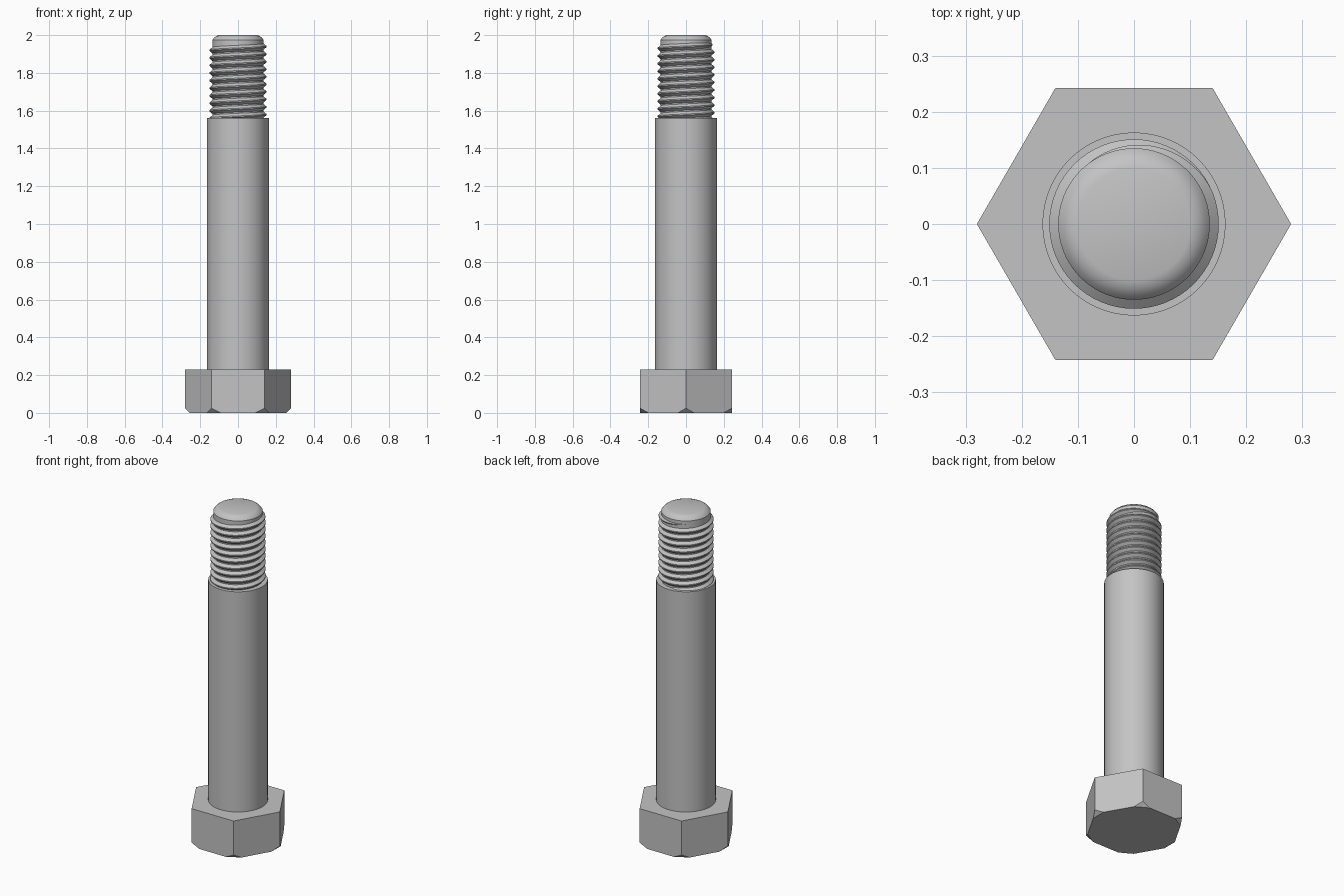
import bpy, bmesh
from math import cos, sin, pi, radians
from mathutils import Vector

cube = bpy.data.objects.get("Cube")
if cube:
    bpy.data.objects.remove(cube, do_unlink=True)

steel = bpy.data.materials.new("grey_steel")
GREY = (0.55, 0.55, 0.55, 1)
steel.diffuse_color = GREY
steel.use_nodes = True
steel.node_tree.nodes["Principled BSDF"].inputs["Base Color"].default_value = GREY


def finish(bm, name, smooth=True):
    bmesh.ops.recalc_face_normals(bm, faces=bm.faces)
    mesh = bpy.data.meshes.new(name)
    bm.to_mesh(mesh)
    bm.free()
    mesh.materials.append(steel)
    obj = bpy.data.objects.new(name, mesh)
    bpy.context.collection.objects.link(obj)
    if smooth:
        bpy.ops.object.select_all(action="DESELECT")
        obj.select_set(True)
        bpy.context.view_layer.objects.active = obj
        bpy.ops.object.shade_smooth_by_angle(angle=radians(30))
    return obj


def lathe(name, profile, steps=96):
    """Revolve (radius, z) points around the z axis and cap both ends."""
    bm = bmesh.new()
    rings = []
    for r, z in profile:
        rings.append([bm.verts.new((r * cos(2 * pi * i / steps), r * sin(2 * pi * i / steps), z))
                      for i in range(steps)])
    for a, b in zip(rings, rings[1:]):
        for i in range(steps):
            j = (i + 1) % steps
            bm.faces.new((a[i], a[j], b[j], b[i]))
    bm.faces.new(rings[0])
    bm.faces.new(rings[-1])
    return finish(bm, name)


# Hexagonal head, with its lower corners cut off at 45 degrees
HEAD_R, HEAD_H, CUT = 0.28, 0.23, 0.025
bm = bmesh.new()
corners = [Vector((cos(k * pi / 3), sin(k * pi / 3), 0)) for k in range(6)]
base = bm.faces.new([bm.verts.new(c * HEAD_R) for c in corners])
top = bmesh.ops.extrude_face_region(bm, geom=[base])["geom"]
bmesh.ops.translate(bm, vec=(0, 0, HEAD_H),
                    verts=[g for g in top if isinstance(g, bmesh.types.BMVert)])
bmesh.ops.recalc_face_normals(bm, faces=bm.faces)
for c in corners:
    bmesh.ops.bisect_plane(bm, geom=bm.verts[:] + bm.edges[:] + bm.faces[:],
                           plane_co=c * (HEAD_R - CUT), plane_no=c - Vector((0, 0, 1)),
                           clear_outer=True)
    bmesh.ops.holes_fill(bm, edges=[e for e in bm.edges if e.is_boundary])
finish(bm, "hex_head", smooth=False)

# Plain shank and the chamfered core of the threaded end
SHANK_TOP = 1.56
lathe("shank", [(0.163, HEAD_H - 0.01), (0.163, SHANK_TOP)])
lathe("thread_core", [(0.135, SHANK_TOP - 0.01), (0.135, 1.975),
                      (0.127, 1.986), (0.115, 1.995), (0.10, 2.0)])

# Right-handed helical thread ridge that fades into the core at its top end
PITCH, ROOT, CREST, STEPS = 0.04, 0.133, 0.151, 64
Z_START, Z_END = SHANK_TOP - 0.01, 1.955
END_ANGLE, FADE = radians(140), radians(115)
count = int((Z_END - Z_START) / PITCH * STEPS)
bm = bmesh.new()
rows = []
for n in range(count + 1):
    back = 2 * pi * (count - n) / STEPS
    angle = END_ANGLE - back
    z = Z_END - PITCH * back / (2 * pi)
    grow = max(0.05, min(1, back / FADE))
    crest = ROOT + (CREST - ROOT) * grow
    half = PITCH * 0.46 * grow
    section = [(ROOT, -half), (crest, -0.003 * grow), (crest, 0.003 * grow), (ROOT, half)]
    rows.append([bm.verts.new((r * cos(angle), r * sin(angle), z + dz)) for r, dz in section])
for a, b in zip(rows, rows[1:]):
    for i in range(4):
        j = (i + 1) % 4
        bm.faces.new((a[i], a[j], b[j], b[i]))
bm.faces.new(rows[0])
bm.faces.new(rows[-1])
finish(bm, "thread")
